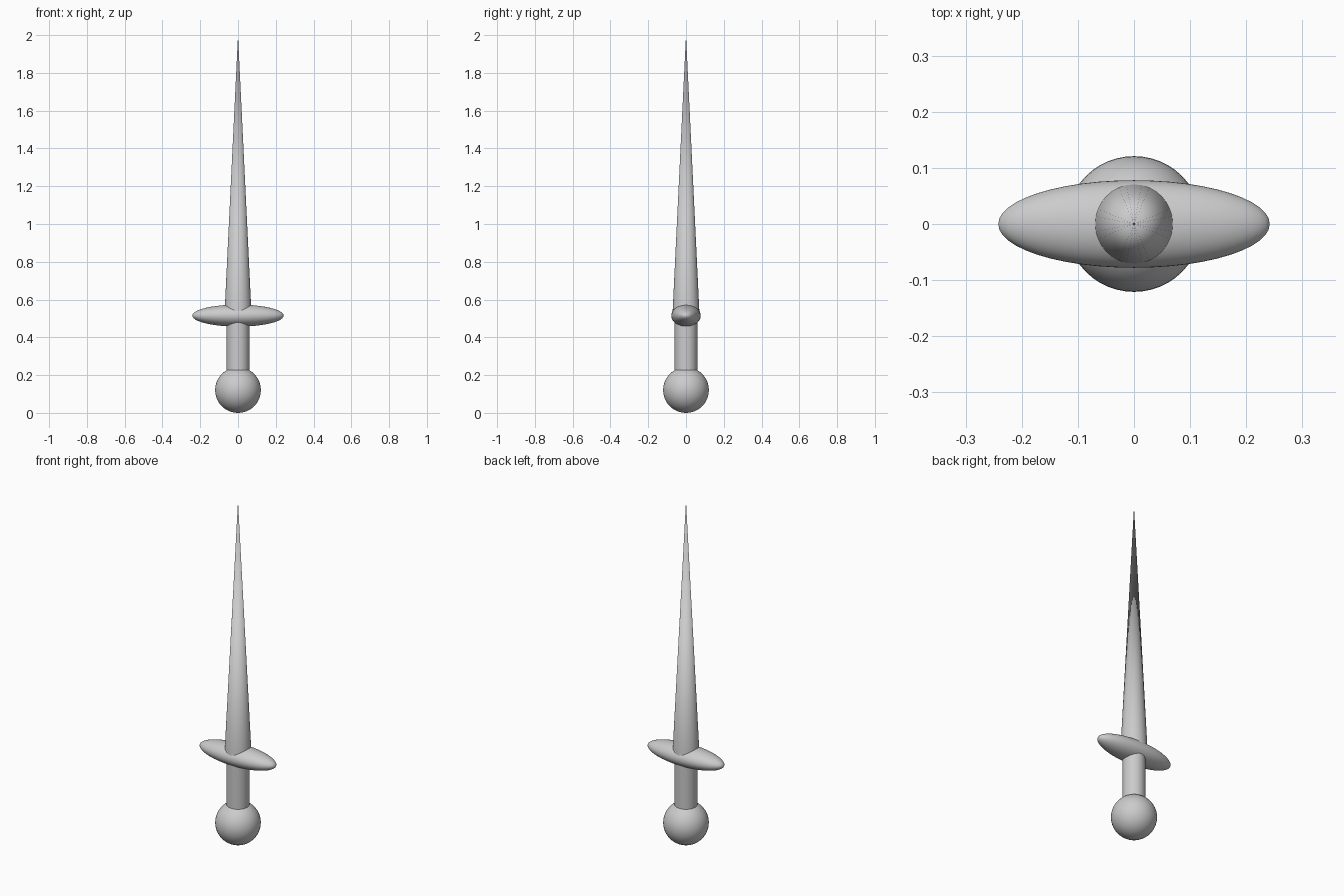
import bpy
from math import radians, pi

if "Cube" in bpy.data.objects:
    bpy.data.objects.remove(bpy.data.objects["Cube"])


def finish(name):
    ob = bpy.context.object
    ob.name = name
    bpy.ops.object.transform_apply(location=False, rotation=True, scale=True)
    bpy.ops.object.shade_smooth_by_angle(angle=radians(30))
    return ob


# Round pommel resting on the ground
bpy.ops.mesh.primitive_uv_sphere_add(segments=48, ring_count=24, radius=0.121, location=(0, 0, 0.121))
finish("pommel")

# Cylindrical grip, sunk into pommel and guard
bpy.ops.mesh.primitive_cylinder_add(vertices=32, radius=0.0605, depth=0.36, location=(0, 0, 0.33))
finish("grip")

# Ellipsoid crossguard, poles pointing along x
bpy.ops.mesh.primitive_uv_sphere_add(segments=48, ring_count=24, radius=1, location=(0, 0, 0.515),
                                     rotation=(0, pi / 2, 0))
bpy.context.object.scale = (0.058, 0.078, 0.242)
finish("crossguard")

# Long conical blade
base_z = 0.5
bpy.ops.mesh.primitive_cone_add(vertices=32, radius1=0.0725, radius2=0, depth=2 - base_z,
                                location=(0, 0, (2 + base_z) / 2))
finish("blade")
